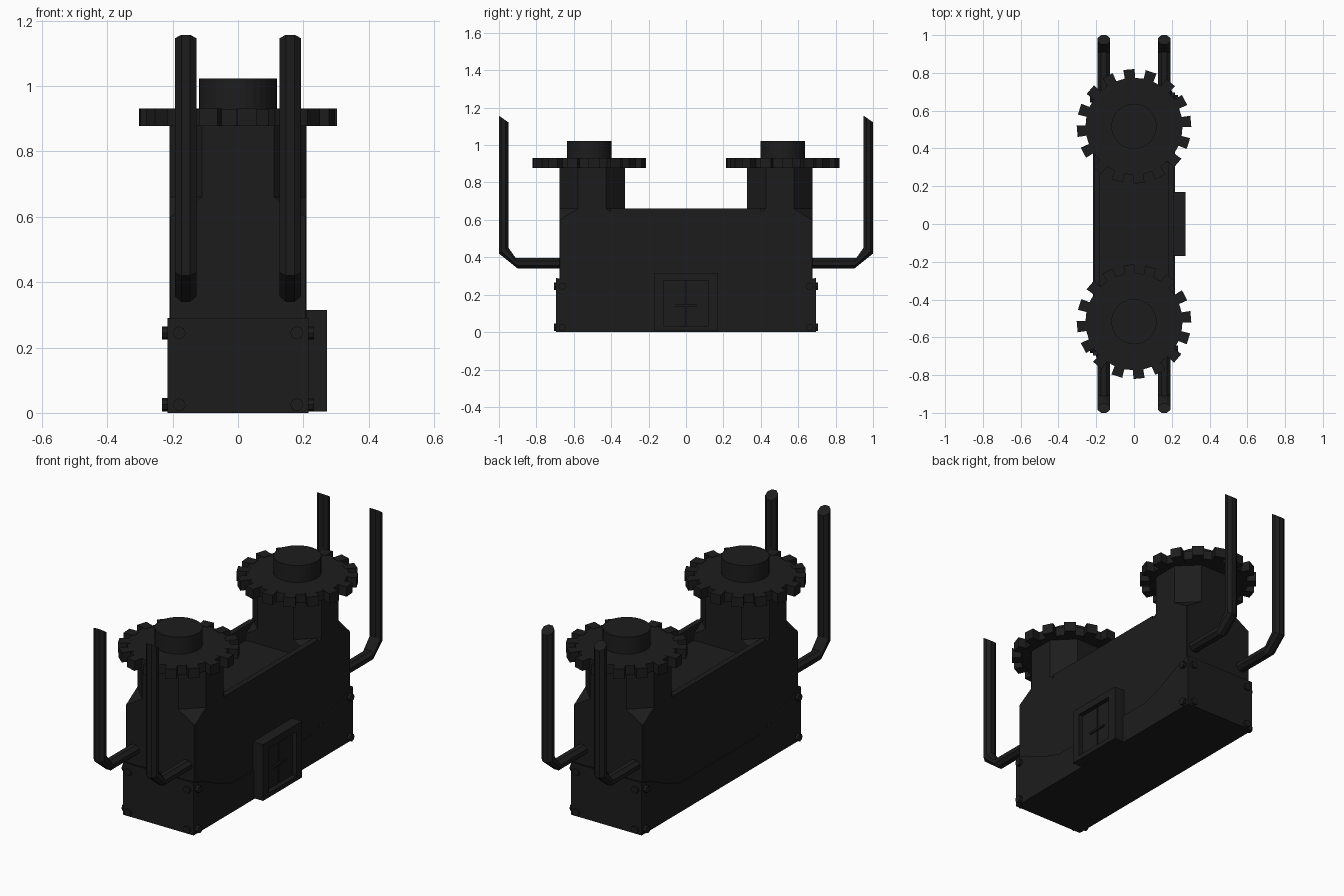
import bpy, bmesh
from math import cos, sin, pi, radians
from mathutils import Vector

if "Cube" in bpy.data.objects:
    bpy.data.objects.remove(bpy.data.objects["Cube"])

mat = bpy.data.materials.new("dark_iron")
mat.diffuse_color = (0.012, 0.012, 0.012, 1)
mat.use_nodes = True
mat.node_tree.nodes["Principled BSDF"].inputs["Base Color"].default_value = mat.diffuse_color


def finish(name, bm):
    bmesh.ops.recalc_face_normals(bm, faces=bm.faces[:])
    me = bpy.data.meshes.new(name)
    bm.to_mesh(me)
    bm.free()
    me.materials.append(mat)
    ob = bpy.data.objects.new(name, me)
    bpy.context.collection.objects.link(ob)
    return ob


def loft(name, rings):
    """Skin a list of equally sized vertex rings and cap both ends."""
    bm = bmesh.new()
    vs = [[bm.verts.new(p) for p in r] for r in rings]
    n = len(vs[0])
    for a, b in zip(vs, vs[1:]):
        for i in range(n):
            bm.faces.new((a[i], a[(i + 1) % n], b[(i + 1) % n], b[i]))
    bm.faces.new(vs[0][::-1])
    bm.faces.new(vs[-1])
    return finish(name, bm)


def box(name, x0, x1, y0, y1, z0, z1):
    return loft(name, [[(x0, y0, z), (x1, y0, z), (x1, y1, z), (x0, y1, z)] for z in (z0, z1)])


def cylinder(name, base, axis, r, h, n):
    q = Vector((0, 0, 1)).rotation_difference(Vector(axis))
    return loft(name, [[Vector(base) + q @ Vector((r * cos(2 * pi * i / n), r * sin(2 * pi * i / n), z))
                        for i in range(n)] for z in (0, h)])


# main hull with sunken deck and side walls
box("hull", -0.21, 0.21, -0.5, 0.5, 0.01, 0.58)
for s in (-1, 1):
    box("parapet", min(s * 0.21, s * 0.18), max(s * 0.21, s * 0.18), -0.4, 0.4, 0.57, 0.66)

# skirt armour: low in the middle, raised at both ends
prof = [(-0.695, 0), (0.695, 0), (0.695, 0.29), (0.62, 0.27), (0.47, 0.2), (0.35, 0.16),
        (-0.35, 0.16), (-0.47, 0.2), (-0.62, 0.27), (-0.695, 0.29)]
loft("skirt", [[(x, y, z) for y, z in prof] for x in (-0.216, 0.216)])


def octagon(yc, hx, hy, cx, cy, z):
    pts = [(hx, -hy + cy), (hx, hy - cy), (hx - cx, hy), (-hx + cx, hy),
           (-hx, hy - cy), (-hx, -hy + cy), (-hx + cx, -hy), (hx - cx, -hy)]
    return [(x, yc + y, z) for x, y in pts]


for s in (-1, 1):
    # tower: square foot turning into an eight-sided shaft
    yc = s * 0.502
    loft("tower", [octagon(yc, 0.21, 0.175, c, c, z) for c, z in
                   ((0.003, 0.02), (0.003, 0.6), (0.1, 0.66), (0.1, 0.885))])

    # toothed crown
    yg = s * 0.517
    cylinder("crown_disc", (0, yg, 0.88), (0, 0, 1), 0.257, 0.05, 32)
    for i in range(16):
        a = radians(5 + 22.5 * i)
        d, t = Vector((cos(a), sin(a), 0)), Vector((-sin(a), cos(a), 0))
        c = Vector((0, yg, 0))
        loft("crown_tooth", [[c + d * r + t * w + Vector((0, 0, z)) for r, w in
                              ((0.24, -0.026), (0.302, -0.03), (0.302, 0.03), (0.24, 0.026))]
                             for z in (0.878, 0.932)])
    cylinder("crown_cap", (0, yg, 0.92), (0, 0, 1), 0.12, 0.103, 32)

    # exhaust pipes: (outer point, inner point) pairs along the bend
    tops = (1.157, 1.122) if s < 0 else (1.122, 1.157)
    path = [((0.64, 0.34), (0.64, 0.395)), ((0.9, 0.34), (0.91, 0.395)),
            ((1.0, 0.42), (0.95, 0.452)), ((1.0, tops[0]), (0.95, tops[1]))]
    for x in (-0.16, 0.16):
        rings = []
        for o, i in path:
            o, i = Vector((x, s * o[0], o[1])), Vector((x, s * i[0], i[1]))
            mid, half = (o + i) / 2, (o - i) / 2 / cos(pi / 8)
            rings.append([mid + half * cos(a) + Vector((0.035 * sin(a), 0, 0))
                          for a in [pi / 8 + k * pi / 4 for k in range(8)]])
        loft("exhaust_pipe", rings)

    # bolts near every skirt corner
    for u in (-1, 1):
        for z in (0.025, 0.245):
            cylinder("end_bolt", (u * 0.18, s * 0.685, z), (0, s, 0), 0.02, 0.022, 8)
            cylinder("side_bolt", (u * 0.208, s * 0.662, z), (u, 0, 0), 0.02, 0.025, 8)

# door frame, recessed double door and cross handle on the right side
for s in (-1, 1):
    y0, y1 = sorted((s * 0.12, s * 0.17))
    box("door_jamb", 0.17, 0.272, y0, y1, 0.005, 0.315)
    y0, y1 = sorted((s * 0.003, s * 0.122))
    box("door_leaf", 0.2, 0.247, y0, y1, 0.005, 0.28)
box("door_lintel", 0.17, 0.272, -0.12, 0.12, 0.275, 0.315)
box("door_sill", 0.2, 0.272, -0.12, 0.12, 0.005, 0.03)
box("door_handle", 0.24, 0.256, -0.055, 0.055, 0.135, 0.147)
